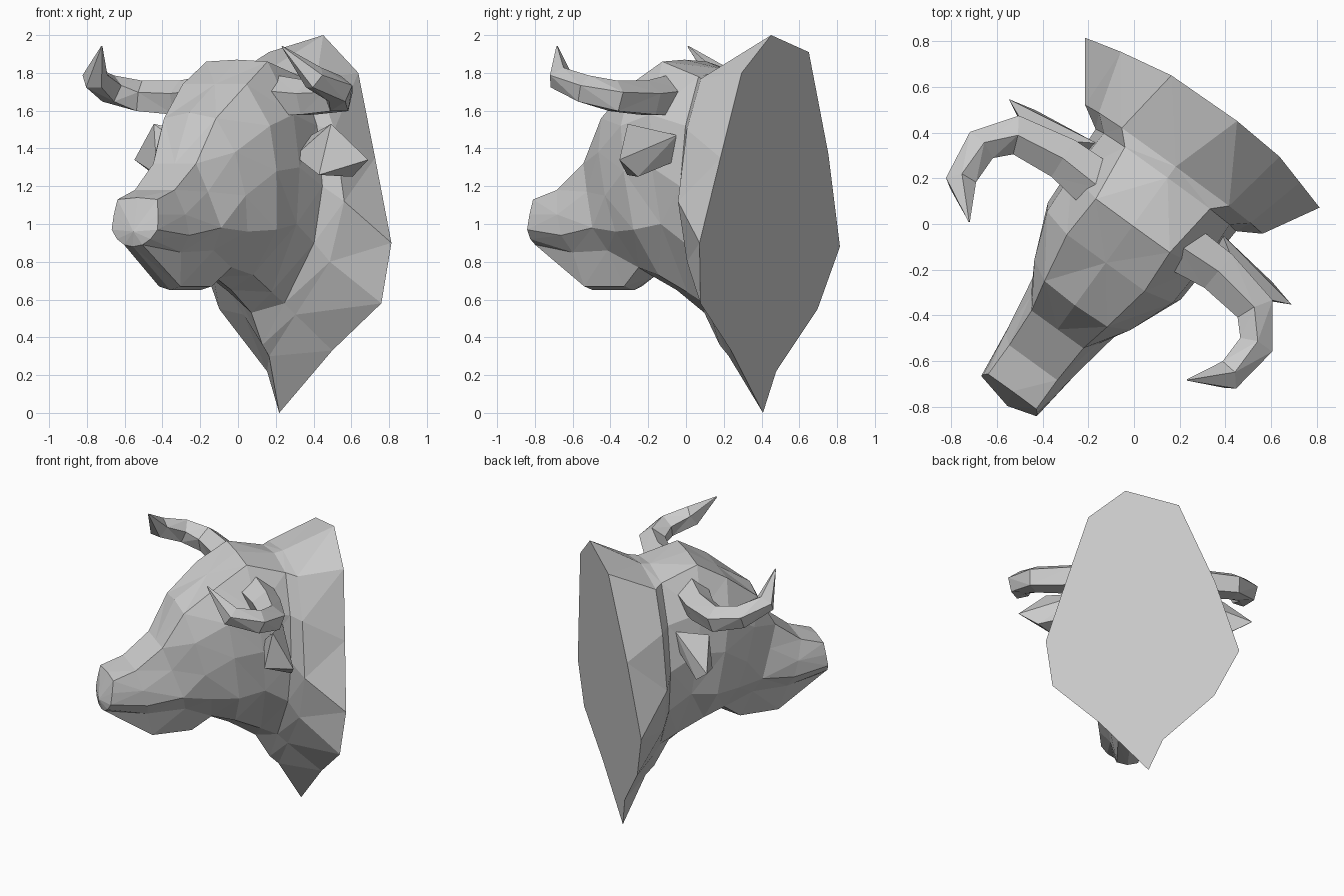
import bpy, bmesh, math
from mathutils import Vector

if "Cube" in bpy.data.objects:
    bpy.data.objects.remove(bpy.data.objects["Cube"])

YAW = math.radians(-36)   # the whole trophy is turned towards its own right


def finish(name, bm):
    """Triangulate the sides, fix normals and place the part."""
    bmesh.ops.remove_doubles(bm, verts=bm.verts, dist=0.0005)
    bmesh.ops.triangulate(bm, faces=[f for f in bm.faces if len(f.verts) == 4])
    bmesh.ops.recalc_face_normals(bm, faces=bm.faces)
    me = bpy.data.meshes.new(name)
    bm.to_mesh(me)
    bm.free()
    ob = bpy.data.objects.new(name, me)
    bpy.context.collection.objects.link(ob)
    ob.rotation_euler.z = YAW


def bridge(bm, a, b):
    n = len(a)
    for i in range(n):
        j = (i + 1) % n
        bm.faces.new((a[i], a[j], b[j], b[i]))


# Head sections, muzzle to collar:
# (y top, z top, y bottom, z bottom, side points as half-width and height)
sections = [
    (-.905, 1.14, -.945, .88, [(.13, 1.13), (.145, 1.05), (.15, .97), (.11, .92), (.06, .89)]),
    (-.75, 1.18, -.61, .65, [(.13, 1.18), (.175, 1.05), (.18, .94), (.11, .85), (.07, .67)]),
    (-.57, 1.32, -.34, .65, [(.14, 1.32), (.18, 1.17), (.22, .98), (.14, .86), (.08, .67)]),
    (-.44, 1.59, -.21, .72, [(.17, 1.56), (.26, 1.38), (.285, 1.15), (.26, .96), (.12, .77)]),
    (-.21, 1.74, -.06, .65, [(.21, 1.74), (.34, 1.52), (.36, 1.28), (.33, .97), (.15, .73)]),
    (-.01, 1.87, .12, .53, [(.20, 1.86), (.35, 1.58), (.37, 1.30), (.33, 1.00), (.14, .64)]),
    (.25, 1.82, .22, .36, [(.23, 1.78), (.34, 1.52), (.38, 1.20), (.33, .90), (.14, .58)]),
    (.31, 1.83, .28, .30, [(.29, 1.77), (.41, 1.50), (.48, 1.12), (.39, .80), (.17, .52)]),
]
# Flat wall face, uneven outline going round from the top
plate = [(.10, 2.0), (.342, 1.8), (.48, 1.35), (.615, .9), (.569, .58), (.263, .33),
         (-.063, 0), (-.156, .22), (-.49, .55), (-.652, .88), (-.49, 1.37), (-.25, 1.91)]

bm = bmesh.new()
rings = []
for yt, zt, yb, zb, side in sections:
    outline = [(0, zt)] + side + [(0, zb)] + [(-x, z) for x, z in reversed(side)]
    rings.append([bm.verts.new((x, yt + (yb - yt) * (zt - z) / (zt - zb), z))
                  for x, z in outline])
rings.append([bm.verts.new((x, .458 + .086 * z, z)) for x, z in plate])
for a, b in zip(rings, rings[1:]):
    bridge(bm, a, b)
bm.faces.new(rings[-1])
# Nose front, fanned around its tip
nose = bm.verts.new((.02, -.97, .96))
for i in range(12):
    bm.faces.new((rings[0][i], rings[0][(i + 1) % 12], nose))
finish("head_and_neck", bm)

# Horns: tapered five-sided tubes curling forwards and up
horn_path = [((.20, .04, 1.67), .12), ((.42, .05, 1.66), .10), ((.65, .01, 1.67), .09),
             ((.745, -.12, 1.71), .08), ((.72, -.30, 1.77), .07), ((.59, -.415, 1.94), .004)]


def horn(name, side):
    bm = bmesh.new()
    pts = [Vector((p[0] * side, p[1], p[2])) for p, r in horn_path]
    tube = []
    for i, c in enumerate(pts):
        t = pts[min(i + 1, len(pts) - 1)] - pts[max(i - 1, 0)]
        across = t.cross(Vector((0, 0, 1))).normalized()
        up = across.cross(t).normalized()
        r = horn_path[i][1]
        tube.append([bm.verts.new(c + r * (across * math.sin(k * math.tau / 5)
                                           + up * math.cos(k * math.tau / 5)))
                     for k in range(5)])
    for a, b in zip(tube, tube[1:]):
        bridge(bm, a, b)
    bm.faces.new(tube[0])
    bm.faces.new(tube[-1])
    finish(name, bm)


# Ears: faceted leaf shapes below the horns
ear_points = [(.32, .07, 1.36), (.34, .19, 1.47), (.34, .17, 1.33), (.58, .04, 1.53),
              (.765, .12, 1.34), (.64, .15, 1.25), (.53, .0, 1.26)]


def ear(name, side):
    bm = bmesh.new()
    for x, y, z in ear_points:
        bm.verts.new((x * side, y, z))
    bmesh.ops.convex_hull(bm, input=bm.verts)
    finish(name, bm)


for label, side in (("left", 1), ("right", -1)):
    horn("horn_" + label, side)
    ear("ear_" + label, side)
